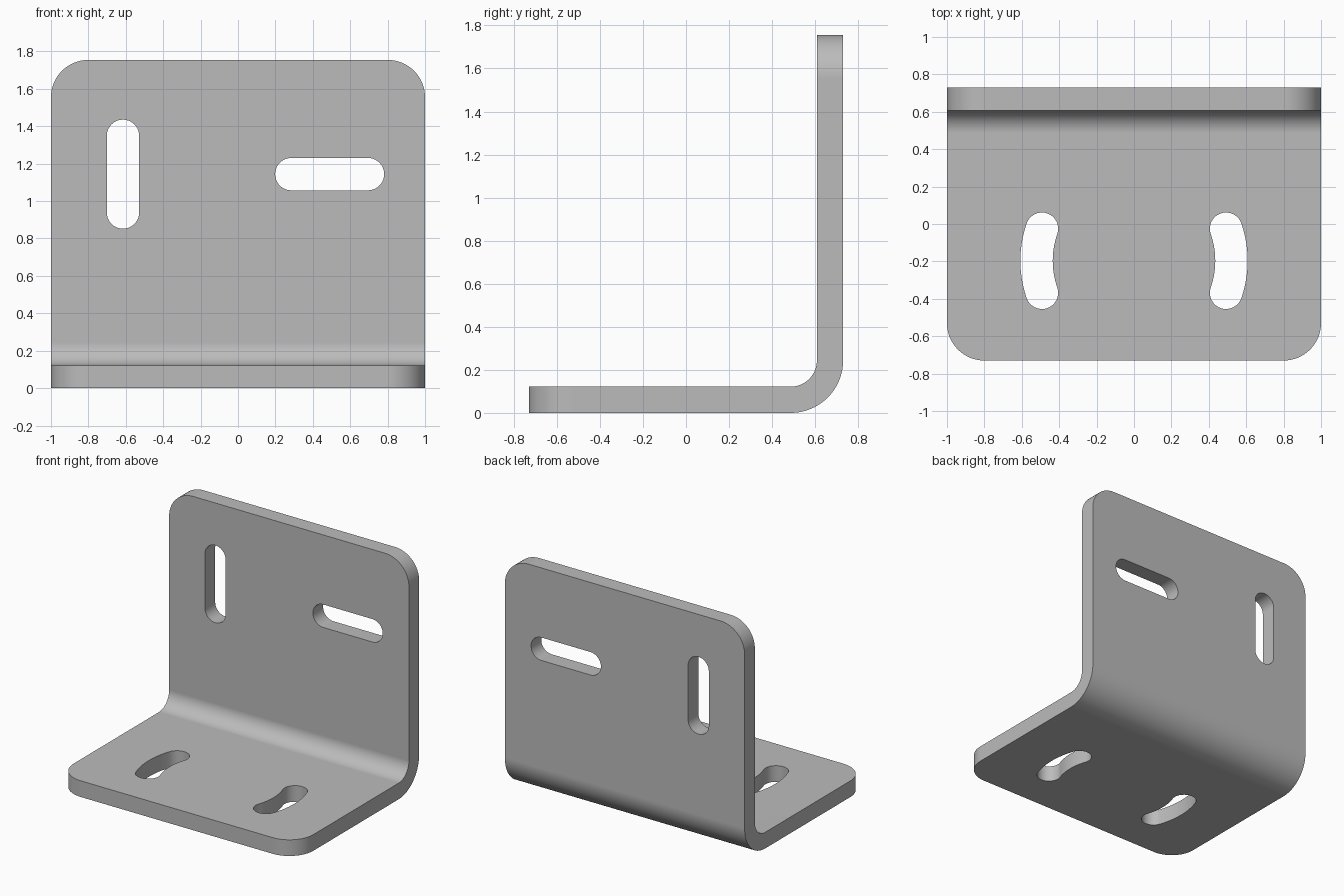
import bpy, bmesh
from math import sin, cos, pi, asin
from mathutils import Vector

cube = bpy.data.objects.get("Cube")
if cube:
    bpy.data.objects.remove(cube, do_unlink=True)

DEPTH, HEIGHT, THICK = 0.73, 1.755, 0.122   # half depth, height, plate thickness
BEND, CORNER, SLOT = 0.244, 0.2, 0.0865     # outer bend, corner and slot radii

steel = bpy.data.materials.new("steel_grey")
steel.use_nodes = True
GREY = (0.5, 0.5, 0.5, 1)
steel.diffuse_color = GREY
steel.node_tree.nodes["Principled BSDF"].inputs["Base Color"].default_value = GREY


def arc(cx, cy, r, start, end, steps=20):
    angles = [start + (end - start) * i / steps for i in range(steps + 1)]
    return [(cx + r * cos(a), cy + r * sin(a)) for a in angles]


def prism(bm, outline, place, low, high):
    """Extrude a 2D outline; place(u, v, w) maps it into space."""
    face = bm.faces.new([bm.verts.new(place(u, v, low)) for u, v in outline])
    shift = Vector(place(0, 0, high)) - Vector(place(0, 0, low))
    new = bmesh.ops.extrude_face_region(bm, geom=[face], use_keep_orig=True)["geom"]
    bmesh.ops.translate(bm, vec=shift, verts=[g for g in new if isinstance(g, bmesh.types.BMVert)])


def finish(bm, name):
    bmesh.ops.recalc_face_normals(bm, faces=bm.faces)
    mesh = bpy.data.meshes.new(name)
    bm.to_mesh(mesh)
    bm.free()
    obj = bpy.data.objects.new(name, mesh)
    bpy.context.collection.objects.link(obj)
    mesh.materials.append(steel)
    return obj


# Bent plate: L-shaped profile with concentric bend arcs, swept across the width
by, bz = DEPTH - BEND, BEND
profile = [(-DEPTH, THICK), (-DEPTH, 0)]
profile += arc(by, bz, BEND, -pi / 2, 0)
profile += [(DEPTH, HEIGHT), (DEPTH - THICK, HEIGHT)]
profile += arc(by, bz, BEND - THICK, 0, -pi / 2)
bm = bmesh.new()
prism(bm, profile, lambda u, v, w: (w, u, v), -1, 1)

# Round the four free corners
corners = []
for e in bm.edges:
    a, b = (v.co for v in e.verts)
    at_tip = all(c.y < -DEPTH + 0.01 or c.z > HEIGHT - 0.01 for c in (a, b))
    if at_tip and abs(a.x - b.x) < 0.01:
        corners.append(e)
bmesh.ops.bevel(bm, geom=corners, offset=CORNER, segments=16, profile=0.5, affect='EDGES')
bracket = finish(bm, "angle_bracket")

# Slot cutters: straight ones through the wall, curved ones through the base
cut = bmesh.new()
REACH = 0.205  # slot centre to end-cap centre
wall = lambda u, v, w: (u, w, v)
base = lambda u, v, w: (u, v, w)
upright = arc(-0.615, 1.144 + REACH, SLOT, 0, pi) + arc(-0.615, 1.144 - REACH, SLOT, pi, 2 * pi)
level = arc(0.49 + REACH, 1.144, SLOT, -pi / 2, pi / 2) + arc(0.49 - REACH, 1.144, SLOT, pi / 2, 1.5 * pi)
for outline in (upright, level):
    prism(cut, outline, wall, DEPTH - 0.3, DEPTH + 0.2)

RING, MID = 0.521, -0.1965
half = asin(0.1715 / RING)
cap_x, cap_y = RING * cos(half), RING * sin(half)
curved = arc(0, MID, RING + SLOT, -half, half)
curved += arc(cap_x, MID + cap_y, SLOT, half, half + pi)[1:]
curved += arc(0, MID, RING - SLOT, half, -half)[1:]
curved += arc(cap_x, MID - cap_y, SLOT, pi - half, 2 * pi - half)[1:-1]
for side in (1, -1):
    prism(cut, [(side * u, v) for u, v in curved], base, -0.1, 0.25)
cutter = finish(cut, "slot_cutter")
cutter.hide_render = True

# Cut the slots, then shade the bend smooth while the plate faces stay flat
bpy.ops.object.select_all(action='DESELECT')
bpy.context.view_layer.objects.active = bracket
bracket.select_set(True)
mod = bracket.modifiers.new("slots", 'BOOLEAN')
mod.operation, mod.solver, mod.object = 'DIFFERENCE', 'EXACT', cutter
bpy.ops.object.modifier_apply(modifier=mod.name)
bpy.data.objects.remove(cutter, do_unlink=True)
bpy.ops.object.shade_smooth_by_angle(angle=pi / 6)
weighted = bracket.modifiers.new("flat_faces", 'WEIGHTED_NORMAL')
weighted.keep_sharp = True
